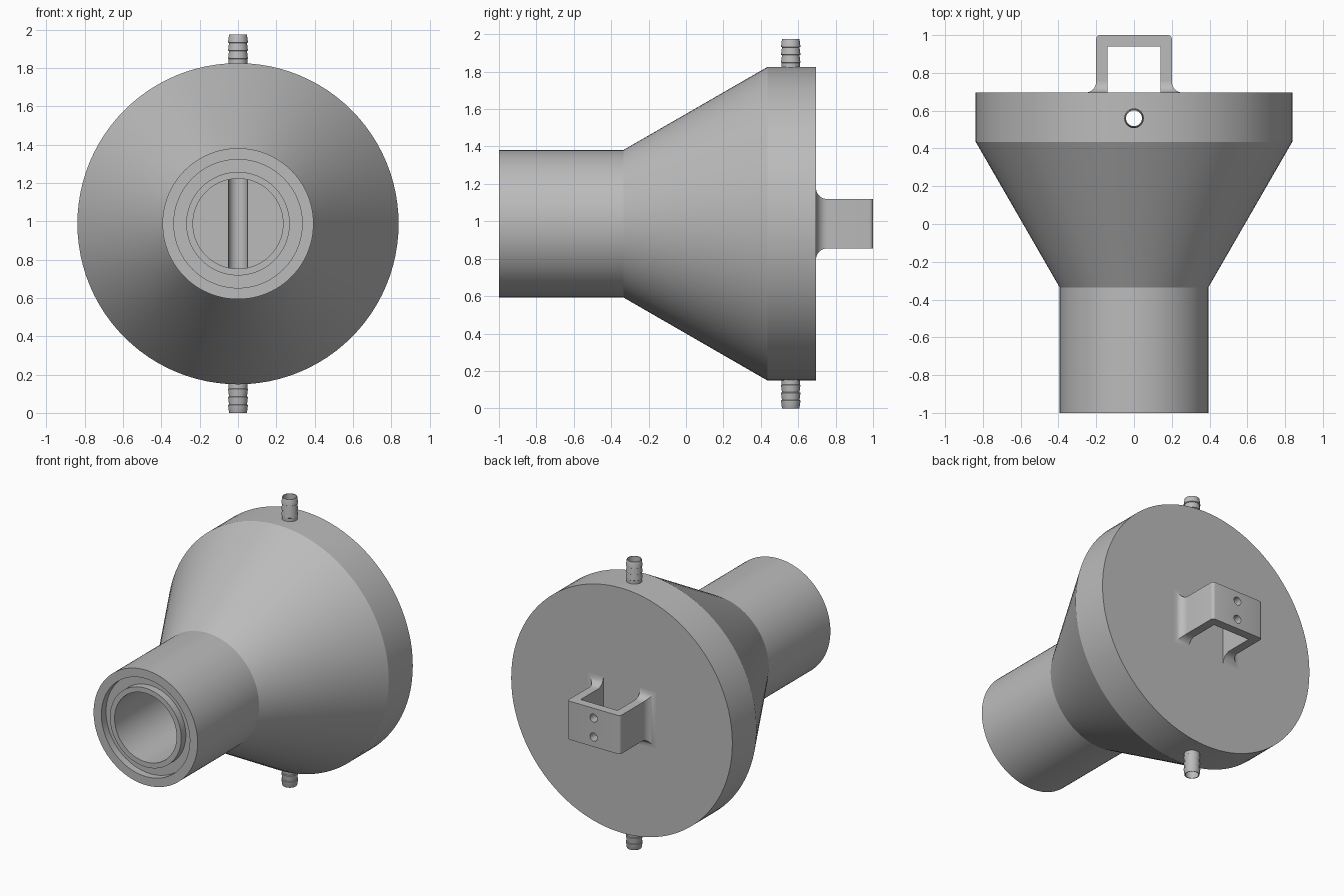
import bpy, bmesh
from math import sin, cos, pi, radians
from mathutils import Matrix, Vector

cube = bpy.data.objects.get("Cube")
if cube:
    bpy.data.objects.remove(cube, do_unlink=True)

AXIS_Z = 0.987      # height of the body centre line
BACK_Y = 0.695      # back plate plane
PORT_Y = 0.56       # hose ports and bore floor

grey = bpy.data.materials.new("plain_grey")
grey.use_nodes = True
grey.diffuse_color = (0.5, 0.5, 0.5, 1)
for node in grey.node_tree.nodes:
    if node.type == 'BSDF_PRINCIPLED':
        node.inputs["Base Color"].default_value = grey.diffuse_color


def finish(name, bm):
    bmesh.ops.recalc_face_normals(bm, faces=bm.faces[:])
    mesh = bpy.data.meshes.new(name)
    bm.to_mesh(mesh)
    bm.free()
    mesh.materials.append(grey)
    obj = bpy.data.objects.new(name, mesh)
    bpy.context.collection.objects.link(obj)
    return obj


def lathe(name, profile, matrix, steps, closed=False):
    """Revolve (radius, height) points about z, then place with matrix."""
    bm = bmesh.new()
    verts = [bm.verts.new((r, 0, h)) for r, h in profile]
    edges = [bm.edges.new(pair) for pair in zip(verts, verts[1:])]
    if closed:
        edges.append(bm.edges.new((verts[-1], verts[0])))
    bmesh.ops.spin(bm, geom=verts + edges, cent=(0, 0, 0), axis=(0, 0, 1),
                   angle=2 * pi, steps=steps)
    bmesh.ops.remove_doubles(bm, verts=bm.verts[:], dist=1e-5)
    bm.transform(matrix)
    return finish(name, bm)


def select_only(obj):
    bpy.ops.object.select_all(action='DESELECT')
    obj.select_set(True)
    bpy.context.view_layer.objects.active = obj


def cut(obj, cutter):
    mod = obj.modifiers.new("cut", 'BOOLEAN')
    mod.operation = 'DIFFERENCE'
    mod.solver = 'EXACT'
    mod.object = cutter
    select_only(obj)
    bpy.ops.object.modifier_apply(modifier=mod.name)
    bpy.data.objects.remove(cutter, do_unlink=True)


def smooth(obj):
    select_only(obj)
    bpy.ops.object.shade_smooth_by_angle(angle=radians(25))


along_y = Matrix.Translation((0, 0, AXIS_Z)) @ Matrix.Rotation(-pi / 2, 4, 'X')
at_port = Matrix.Translation((0, PORT_Y, AXIS_Z))

# Funnel body with seal groove and straight bore
body = lathe("funnel_body", [
    (0, BACK_Y), (0.838, BACK_Y), (0.838, 0.435), (0.394, -0.335),
    (0.394, -1), (0.335, -1), (0.335, -0.95), (0.27, -0.95),
    (0.27, -1), (0.235, -1), (0.235, PORT_Y), (0, PORT_Y)],
    along_y, 96)

# Cross channel in the bore floor, narrowing through the walls
cut(body, lathe("channel_cutter", [
    (0, -1), (0.046, -1), (0.046, -0.237), (0.05, -0.237),
    (0.05, 0.237), (0.046, 0.237), (0.046, 1), (0, 1)],
    at_port, 32))
smooth(body)

# Barbed hose ports, top and bottom
barb = [(0.042, 0.8), (0.049, 0.8), (0.049, 0.86)]
for i in range(3):
    base = 0.86 + i * 0.042
    barb += [(0.052, base + 0.002), (0.047, base + 0.041)]
barb += [(0.046, AXIS_Z), (0.042, AXIS_Z)]
for name, turn in (("top_hose_port", 0), ("bottom_hose_port", pi)):
    smooth(lathe(name, barb, at_port @ Matrix.Rotation(turn, 4, 'X'), 32, True))

# U-shaped bracket on the back plate
half_h = 0.132
outline = [(-0.2, 0.68), (-0.2, 1), (0.2, 1), (0.2, 0.68),
           (0.14, 0.68), (0.14, 0.94), (-0.14, 0.94), (-0.14, 0.68)]
bm = bmesh.new()
face = bm.faces.new([bm.verts.new((x, y, AXIS_Z - half_h)) for x, y in outline])
made = bmesh.ops.extrude_face_region(bm, geom=[face])["geom"]
bmesh.ops.translate(bm, vec=Vector((0, 0, 2 * half_h)),
                    verts=[v for v in made if isinstance(v, bmesh.types.BMVert)])
corners = [e for e in bm.edges if all(v.co.y > 0.99 for v in e.verts)
           and abs(e.verts[0].co.z - e.verts[1].co.z) > 0.1]
bmesh.ops.bevel(bm, geom=corners, offset=0.02, segments=4, profile=0.5,
                affect='EDGES')
bracket = finish("back_bracket", bm)

# Two mounting holes through the bracket end
for dz in (-0.065, 0.065):
    cut(bracket, lathe("hole_cutter",
                       [(0, 0.9), (0.028, 0.9), (0.028, 1.1), (0, 1.1)],
                       Matrix.Translation((0, 0, dz)) @ along_y, 24))
smooth(bracket)

# Flared fillets where the bracket legs meet the back plate
FLARE, STEPS = 0.06, 8
for name, side in (("left_leg_fillet", 1), ("right_leg_fillet", -1)):
    bm = bmesh.new()
    rings = []
    for i in range(STEPS + 1):
        t = i / STEPS * pi / 2
        e = FLARE * (1 - sin(t))
        y = BACK_Y + FLARE * (1 - cos(t))
        h = half_h + e
        rings.append([bm.verts.new((side * x, y, AXIS_Z + z)) for x, z in
                      ((0.14, -h), (0.2 + e, -h), (0.2 + e, h), (0.14, h))])
    for a, b in zip(rings, rings[1:]):
        for k in range(4):
            n = (k + 1) % 4
            bm.faces.new((a[k], a[n], b[n], b[k]))
    bm.faces.new(rings[0])
    bm.faces.new(rings[-1])
    smooth(finish(name, bm))
